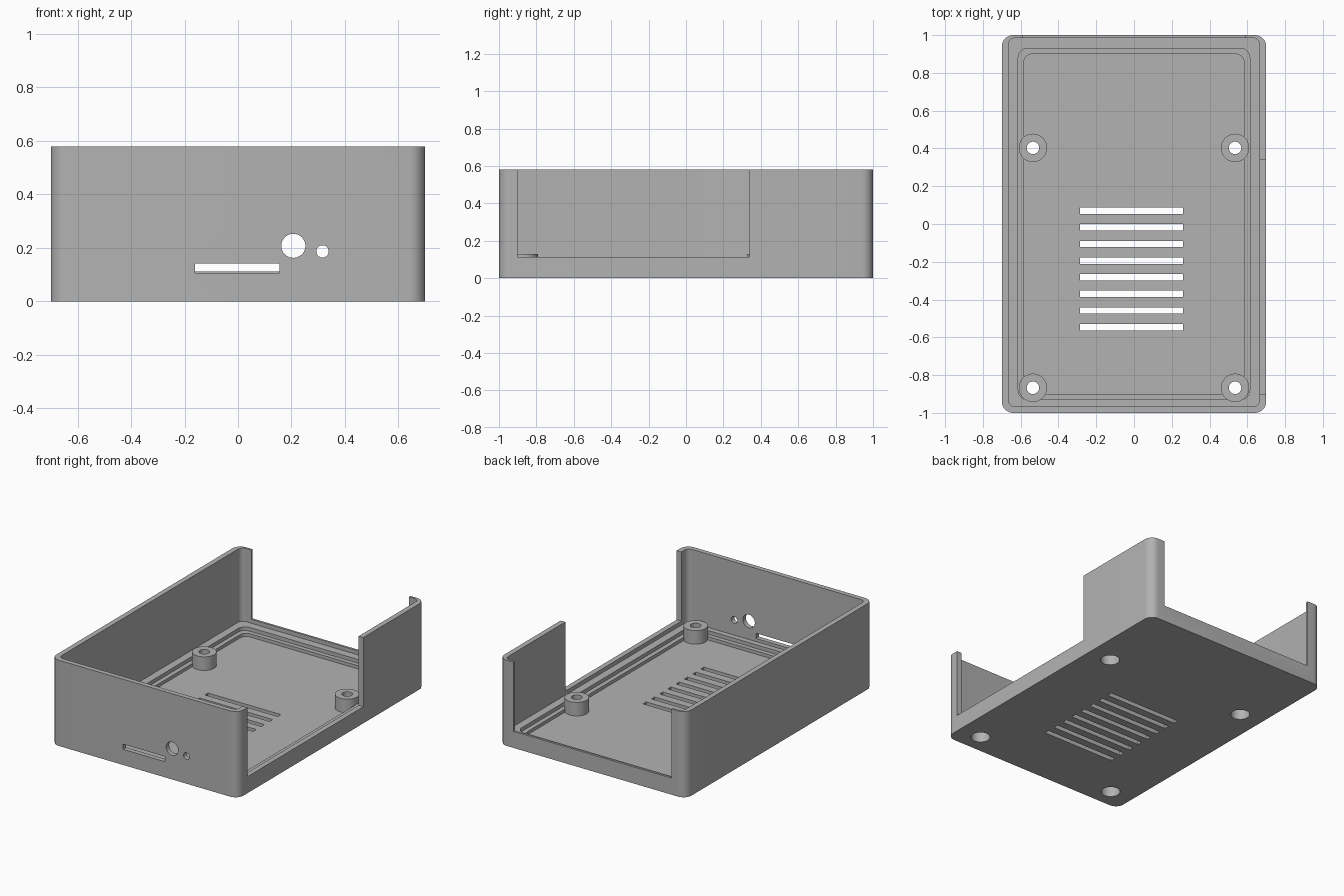
import bpy, bmesh, math

cube = bpy.data.objects.get("Cube")
if cube:
    bpy.data.objects.remove(cube, do_unlink=True)

grey = bpy.data.materials.new("grey_plastic")
grey.use_nodes = True
COLOUR = (0.45, 0.45, 0.45, 1)
grey.diffuse_color = COLOUR
grey.node_tree.nodes["Principled BSDF"].inputs["Base Color"].default_value = COLOUR


def prism(name, x0, x1, y0, y1, z0, z1, r=0.0, steps=8):
    """Upright block with rounded vertical corners."""
    pts = []
    corners = [(x1 - r, y1 - r), (x0 + r, y1 - r), (x0 + r, y0 + r), (x1 - r, y0 + r)]
    for i, (cx, cy) in enumerate(corners):
        for s in range(steps + 1 if r else 1):
            a = math.pi / 2 * (i + s / steps)
            pts.append((cx + r * math.cos(a), cy + r * math.sin(a), z0))
    bm = bmesh.new()
    face = bm.faces.new([bm.verts.new(p) for p in pts])
    top = bmesh.ops.extrude_face_region(bm, geom=[face])["geom"]
    bmesh.ops.translate(bm, vec=(0, 0, z1 - z0),
                        verts=[v for v in top if isinstance(v, bmesh.types.BMVert)])
    bmesh.ops.recalc_face_normals(bm, faces=bm.faces)
    mesh = bpy.data.meshes.new(name)
    bm.to_mesh(mesh)
    bm.free()
    obj = bpy.data.objects.new(name, mesh)
    bpy.context.collection.objects.link(obj)
    mesh.materials.append(grey)
    return obj


def cylinder(name, location, r, depth, rotation=(0, 0, 0)):
    bpy.ops.mesh.primitive_cylinder_add(vertices=40, radius=r, depth=depth,
                                        location=location, rotation=rotation)
    obj = bpy.context.object
    obj.name = name
    obj.data.materials.append(grey)
    return obj


def combine(target, tool, operation="DIFFERENCE"):
    """Apply a boolean and discard the tool."""
    tool.hide_render = True
    bpy.context.view_layer.objects.active = target
    mod = target.modifiers.new("combine", "BOOLEAN")
    mod.operation = operation
    mod.solver = "EXACT"
    mod.object = tool
    bpy.ops.object.modifier_apply(modifier=mod.name)
    bpy.data.objects.remove(tool, do_unlink=True)


HEIGHT, SILL, TOP = 0.58, 0.112, 0.8

# Outer shell, hollowed in three steps down to the floor
case = prism("open_case", -0.7, 0.7, -1, 1, 0, HEIGHT, 0.06)
combine(case, prism("cavity", -0.665, 0.665, -0.967, 0.985, 0.085, TOP, 0.035))
combine(case, prism("ledge", -0.613, 0.613, -0.93, 0.93, 0.06, TOP, 0.05))
combine(case, prism("floor_pocket", -0.583, 0.583, -0.9, 0.9, 0.038, TOP, 0.045))

# Open sections of the side wall and the back wall
combine(case, prism("side_opening", 0.64, 0.8, -0.9, 0.34, SILL, TOP))
combine(case, prism("back_opening", -0.59, 0.59, 0.95, 1.1, SILL, TOP))

# Screw posts, drilled through and counterbored from below
for x in (-0.535, 0.535):
    for y in (-0.867, 0.403):
        combine(case, cylinder("screw_post", (x, y, 0.08), 0.075, 0.1), "UNION")
        combine(case, cylinder("screw_hole", (x, y, 0.1), 0.033, 0.4))
        combine(case, cylinder("counterbore", (x, y, 0), 0.06, 0.14))

# Floor vents
for i in range(8):
    y = 0.07 - i * 0.088
    combine(case, prism("vent", -0.285, 0.26, y - 0.017, y + 0.017, -0.1, 0.055))

# Front panel ports
combine(case, prism("card_slot", -0.16, 0.155, -1.1, -0.95, 0.106, 0.141))
for x, z, r in ((0.207, 0.208, 0.045), (0.316, 0.187, 0.023)):
    combine(case, cylinder("round_port", (x, -1, z), r, 0.2, (math.pi / 2, 0, 0)))

bpy.ops.object.select_all(action="DESELECT")
case.select_set(True)
bpy.context.view_layer.objects.active = case
bpy.ops.object.shade_smooth_by_angle(angle=math.radians(30))
